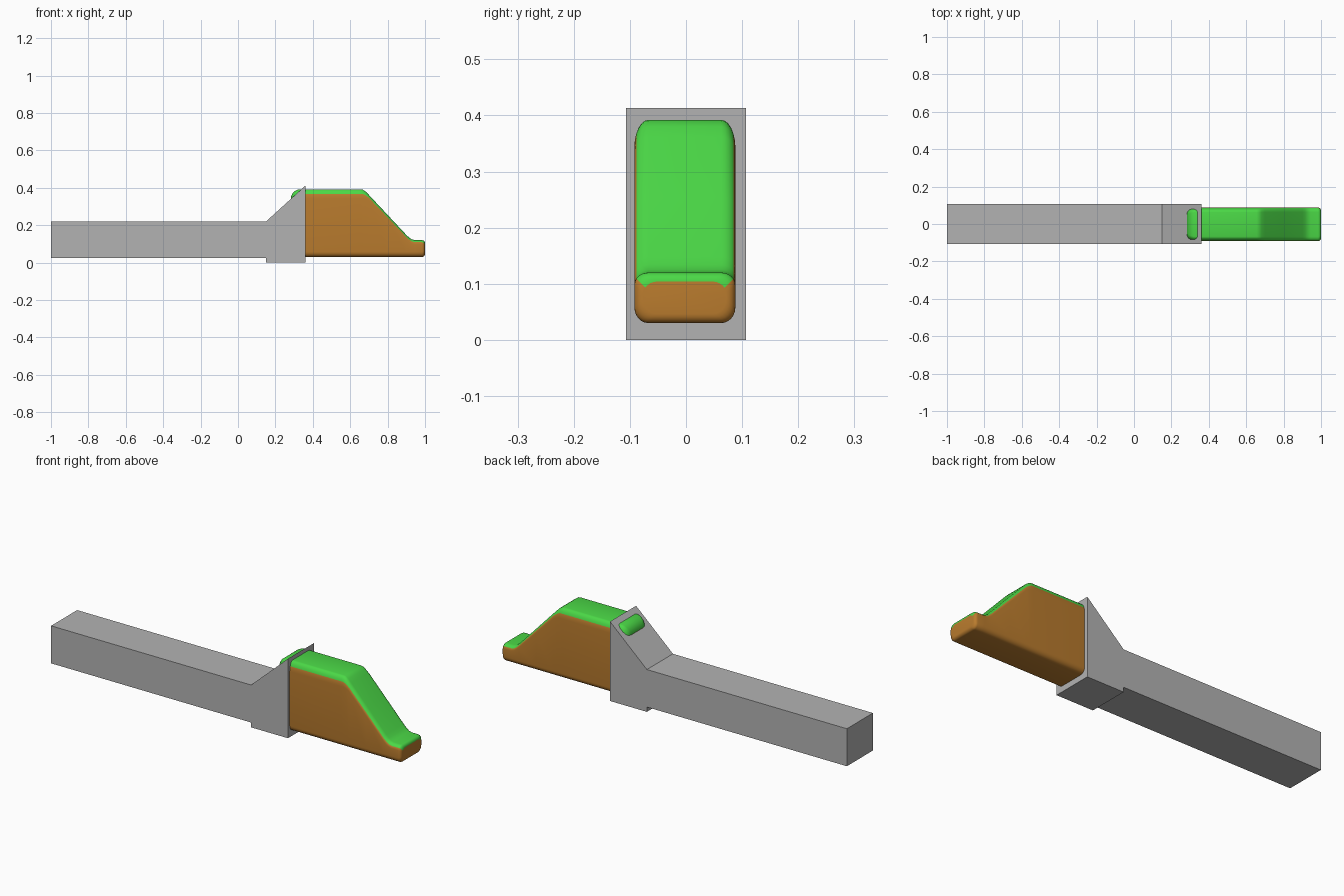
import bpy, bmesh, math

if "Cube" in bpy.data.objects:
    bpy.data.objects.remove(bpy.data.objects["Cube"])


def material(name, rgb):
    m = bpy.data.materials.new(name)
    m.diffuse_color = (*rgb, 1)
    m.use_nodes = True
    m.node_tree.nodes["Principled BSDF"].inputs["Base Color"].default_value = m.diffuse_color
    return m


gray = material("gray", (0.45, 0.45, 0.45))
orange = material("orange", (0.49, 0.20, 0.027))
green = material("green", (0.07, 0.69, 0.062))


def finish(bm, name, mats):
    bmesh.ops.recalc_face_normals(bm, faces=bm.faces[:])
    me = bpy.data.meshes.new(name)
    bm.to_mesh(me)
    bm.free()
    ob = bpy.data.objects.new(name, me)
    bpy.context.collection.objects.link(ob)
    for m in mats:
        me.materials.append(m)
    return ob


# Gray handle with flared collar: one extruded side profile
W = 0.107
profile = [(-1, 0.025), (0.15, 0.025), (0.15, 0), (0.362, 0),
           (0.362, 0.413), (0.15, 0.22), (-1, 0.22)]
bm = bmesh.new()
base = bm.faces.new([bm.verts.new((x, -W, z)) for x, z in profile])
ext = bmesh.ops.extrude_face_region(bm, geom=[base])
bmesh.ops.translate(bm, vec=(0, 2 * W, 0),
                    verts=[v for v in ext["geom"] if isinstance(v, bmesh.types.BMVert)])
finish(bm, "handle", [gray])

# Rounded head: loft of rounded-rectangle sections along x
SEG, BOTTOM, TOP, TIP = 6, 0.03, 0.392, 0.12
HALF, MID = 0.09, -0.002


def section(bm, x, top, rz, inset_z, inset_y):
    hw, t, b = HALF - inset_y, top - inset_z, BOTTOM + inset_z
    ry, rb = 0.025, 0.028
    ring = []
    for c, (sy, sz) in enumerate([(1, 1), (-1, 1), (-1, -1), (1, -1)]):
        r = rz if sz > 0 else rb
        cz = t - r if sz > 0 else b + r
        for i in range(SEG + 1):
            a = math.pi / 2 * (c + i / SEG)
            ring.append(bm.verts.new((x, MID + sy * (hw - ry) + ry * math.cos(a),
                                      cz + r * math.sin(a))))
    return ring


stations = []
for i in range(7):                       # rounded back end, pokes through the collar slope
    a = math.pi / 2 * i / 6
    k = 1 - math.sin(a)
    stations.append((0.283 + 0.05 * (1 - math.cos(a)), TOP, 0.05, 0.05 * k, 0.025 * k))
stations += [(x, t, r, 0, 0) for x, t, r in [
    (0.655, TOP, 0.05), (0.668, 0.390, 0.046), (0.682, 0.380, 0.04),
    (0.70, 0.362, 0.03), (0.80, 0.255, 0.025), (0.90, 0.148, 0.022),
    (0.915, 0.134, 0.022), (0.928, 0.125, 0.022), (0.945, TIP, 0.022)]]
for i in range(6):                       # rounded tip
    a = math.pi / 2 * i / 5
    k = 0.016 * (1 - math.cos(a))
    stations.append((0.984 + 0.016 * math.sin(a), TIP, 0.022, k, k))

bm = bmesh.new()
rings = [section(bm, *s) for s in stations]
n = len(rings[0])
for r0, r1 in zip(rings, rings[1:]):
    for j in range(n):
        f = bm.faces.new((r0[j], r0[(j + 1) % n], r1[(j + 1) % n], r1[j]))
        f.material_index = 1 if 2 <= j <= 10 else 0   # green upper strip
bm.faces.new(rings[0])
bm.faces.new(rings[-1])
head = finish(bm, "head", [orange, green])
bpy.context.view_layer.objects.active = head
head.select_set(True)
bpy.ops.object.shade_smooth_by_angle(angle=math.radians(35))
